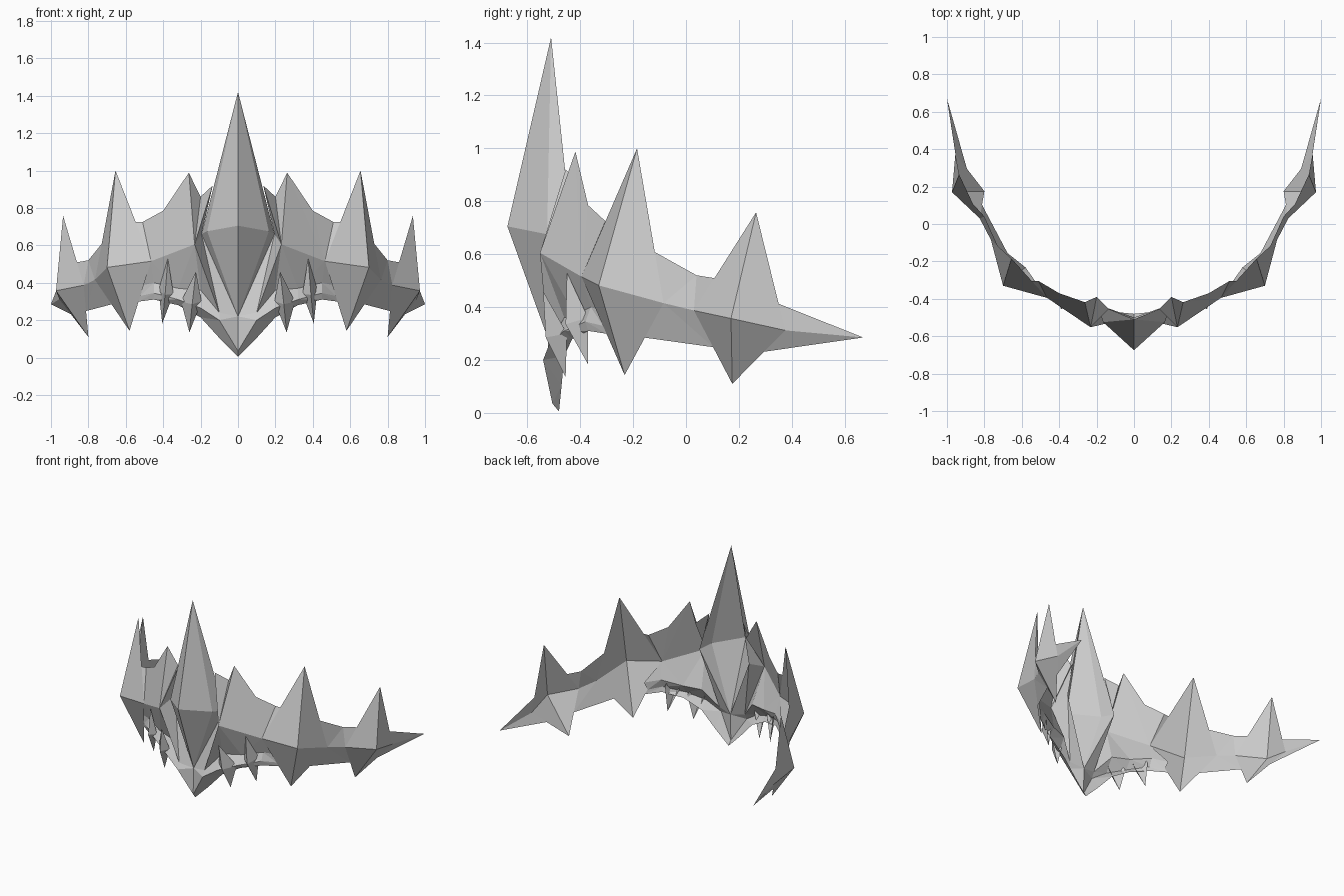
import bpy, bmesh
from mathutils import Vector

if "Cube" in bpy.data.objects:
    bpy.data.objects.remove(bpy.data.objects["Cube"], do_unlink=True)

GREY = (0.6, 0.6, 0.6, 1)
mat = bpy.data.materials.new("matte_grey")
mat.diffuse_color = GREY
mat.use_nodes = True
mat.node_tree.nodes["Principled BSDF"].inputs["Base Color"].default_value = GREY


def part(name, faces):
    """Thin faceted sheet on the left side, mirrored to the right."""
    bm = bmesh.new()
    for pts in faces:
        f = bm.faces.new([bm.verts.new(p) for p in pts])
        f.normal_update()
        c = f.calc_center_median()
        if f.normal.dot(Vector((c.x, c.y - 0.5, 0))) < 0:
            f.normal_flip()
    bmesh.ops.remove_doubles(bm, verts=bm.verts[:], dist=0.0005)
    me = bpy.data.meshes.new(name)
    bm.to_mesh(me)
    bm.free()
    me.materials.append(mat)
    ob = bpy.data.objects.new(name, me)
    bpy.context.collection.objects.link(ob)
    m = ob.modifiers.new("mirror", 'MIRROR')
    m.merge_threshold = 0.0005
    return ob


def loft(a, b):
    """Triangles between two rails with equal point counts."""
    out = []
    for i in range(len(a) - 1):
        out += [(a[i], b[i], b[i + 1]), (a[i], b[i + 1], a[i + 1])]
    return out


def spike(top, ridge, inner, outer, bottom):
    """Four-sided blade, creased along its front ridge."""
    return [(top, inner, ridge), (top, ridge, outer),
            (bottom, ridge, inner), (bottom, outer, ridge)]


def between(a, b, t):
    return tuple(Vector(a).lerp(Vector(b), t))


# Shared points along the projecting ridge line, from centre to tail
blade_top, blade_ridge, blade_foot = (0, -.51, 1.42), (0, -.675, .705), (0, -.50, .22)
blade_edge, blade_back = (.165, -.525, .675), (.195, -.43, .66)
brow = (.232, -.552, .605)
side_in, side_ridge, side_out = (.465, -.395, .515), (.70, -.33, .482), (.765, -.085, .415)
rear_in, rear_ridge, rear_out = (.825, .03, .387), (.973, .17, .357), (.955, .375, .312)
side_top, side_foot = (.655, -.185, 1.0), (.58, -.232, .143)
rear_top, rear_foot = (.935, .265, .758), (.80, .175, .11)
tail_tip = (1.0, .67, .285)

# Tall centre blade with recessed side strips
part("centre_blade", [
    (blade_top, blade_ridge, blade_edge), (blade_top, blade_edge, blade_back),
    (blade_foot, blade_edge, blade_ridge), (blade_foot, blade_back, blade_edge)])

# Large side and rear spikes
part("side_spike", spike(side_top, side_ridge, side_in, side_out, side_foot))
part("rear_spike", spike(rear_top, rear_ridge, rear_in, rear_out, rear_foot))

# Brow spike and the webs either side of it
web_in, web_low = (.135, -.455, .92), (.20, -.39, .86)
brow_top, web_mid, web_out = (.263, -.418, .988), (.40, -.37, .785), (.51, -.305, .725)
part("brow_spike", [
    (web_in, blade_back, brow), (web_in, brow, web_low), (web_low, brow, brow_top),
    (brow_top, brow, side_in), (brow_top, side_in, web_mid), (web_mid, side_in, web_out),
    (web_out, side_in, between(side_top, side_in, .57))])

# Web between side and rear spikes, above and below the ridge line
dip = (.80, .04, .52)
part("rear_web", [
    (between(side_top, side_out, .67), side_out, dip), (dip, side_out, rear_in),
    (dip, rear_in, between(rear_top, rear_in, .67)),
    (side_out, between(side_out, side_foot, .48), between(rear_in, rear_foot, .5)),
    (side_out, between(rear_in, rear_foot, .5), rear_in)])

# Tapered tail
part("tail", [(between(rear_top, rear_out, .775), rear_out, tail_tip),
              (rear_out, between(rear_out, rear_foot, .4), tail_tip)])

# Rails of the lower lip: recess, outer edge, bottom edge
recess = [(.10, -.52, .24), (.20, -.46, .36), (.32, -.42, .37), (.45, -.36, .40), (.54, -.30, .38)]
edge = [(.10, -.54, .20), (.20, -.515, .265), (.32, -.46, .31), (.45, -.38, .345),
        between(side_in, side_foot, .5)]
under = [(.10, -.47, .105), (.20, -.46, .215), (.32, -.43, .28), (.45, -.37, .31),
         between(side_in, side_foot, .58)]

# Recessed panel from ridge line down to the lip
n = recess
part("front_panel", [
    (blade_back, blade_foot, n[0]), (blade_back, n[0], brow), (brow, n[0], n[1]),
    (brow, n[1], n[2]), (brow, n[2], side_in), (side_in, n[2], n[3]), (side_in, n[3], n[4])])
part("lower_lip", loft(recess, edge) + loft(edge, under))

# Pointed chin
chin, chin_tip = (0, -.505, .035), (0, -.48, .005)
part("chin", [(blade_foot, recess[0], edge[0]), (blade_foot, edge[0], chin),
              (chin, edge[0], under[0]), (chin, under[0], chin_tip)])

# Small fangs across the lip
for name, top, left, mid, right, foot in [
        ("inner_fang", (.225, -.54, .46), (.195, -.49, .30), (.245, -.53, .285), (.305, -.45, .30), (.26, -.455, .135)),
        ("outer_fang", (.375, -.45, .53), (.345, -.42, .34), (.39, -.455, .335), (.425, -.37, .36), (.405, -.37, .183))]:
    part(name, spike(top, mid, left, right, foot))
